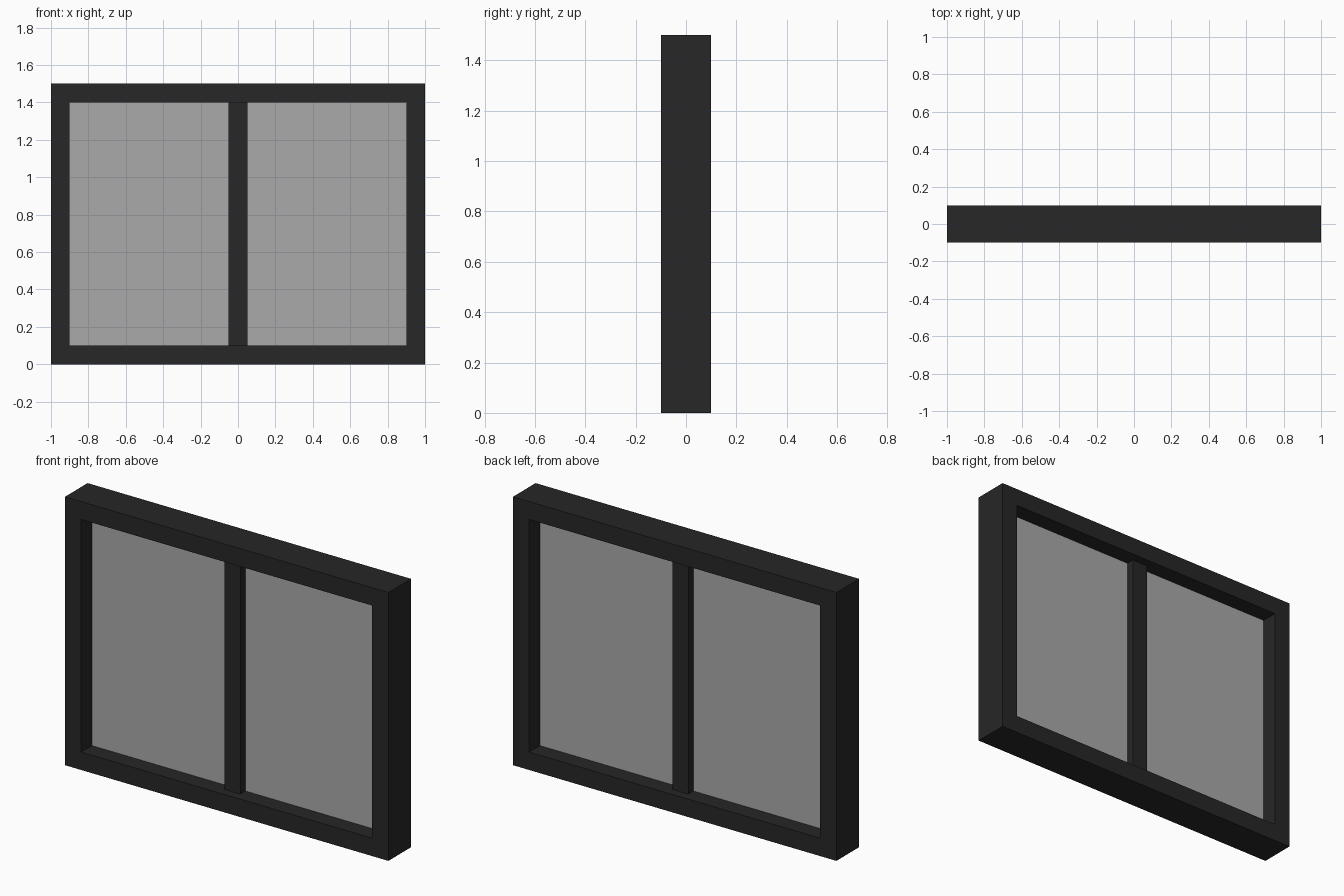
import bpy, bmesh

if "Cube" in bpy.data.objects:
    bpy.data.objects.remove(bpy.data.objects["Cube"])

W, H, D, B = 2.0, 1.5, 0.2, 0.1   # width, height, depth, border


def material(name, rgba):
    m = bpy.data.materials.new(name)
    m.diffuse_color = rgba
    m.use_nodes = True
    m.node_tree.nodes["Principled BSDF"].inputs["Base Color"].default_value = m.diffuse_color
    return m


dark = material("dark_frame", (0.02, 0.02, 0.02, 1))
clear = material("glass", (0.4, 0.4, 0.4, 0.6))


def box(name, size, loc, mat):
    bpy.ops.mesh.primitive_cube_add(size=1, location=loc)
    ob = bpy.context.object
    ob.name = name
    ob.scale = size
    bpy.ops.object.transform_apply(location=False, rotation=False, scale=True)
    ob.data.materials.append(mat)
    return ob


# Outer frame: one rectangular ring with a through opening
bm = bmesh.new()


def ring(inset, y):
    x, lo, hi = W / 2 - inset, inset, H - inset
    return [bm.verts.new((px, y, pz))
            for px, pz in ((-x, lo), (x, lo), (x, hi), (-x, hi))]


loops = [ring(0, -D / 2), ring(0, D / 2), ring(B, D / 2), ring(B, -D / 2)]
for k in range(4):
    a, b = loops[k], loops[(k + 1) % 4]
    for i in range(4):
        j = (i + 1) % 4
        bm.faces.new((a[i], a[j], b[j], b[i]))
bmesh.ops.recalc_face_normals(bm, faces=bm.faces)
mesh = bpy.data.meshes.new("window_frame")
bm.to_mesh(mesh)
bm.free()
mesh.materials.append(dark)
bpy.context.collection.objects.link(bpy.data.objects.new("window_frame", mesh))

# Centre bar, shallower than the frame
box("centre_bar", (0.1, 0.1, H - 2 * B), (0, 0, H / 2), dark)

# Glass panes either side of the bar
for side, label in ((-1, "left"), (1, "right")):
    box(label + "_pane", (0.85, 0.01, H - 2 * B), (side * 0.475, 0, H / 2), clear)
